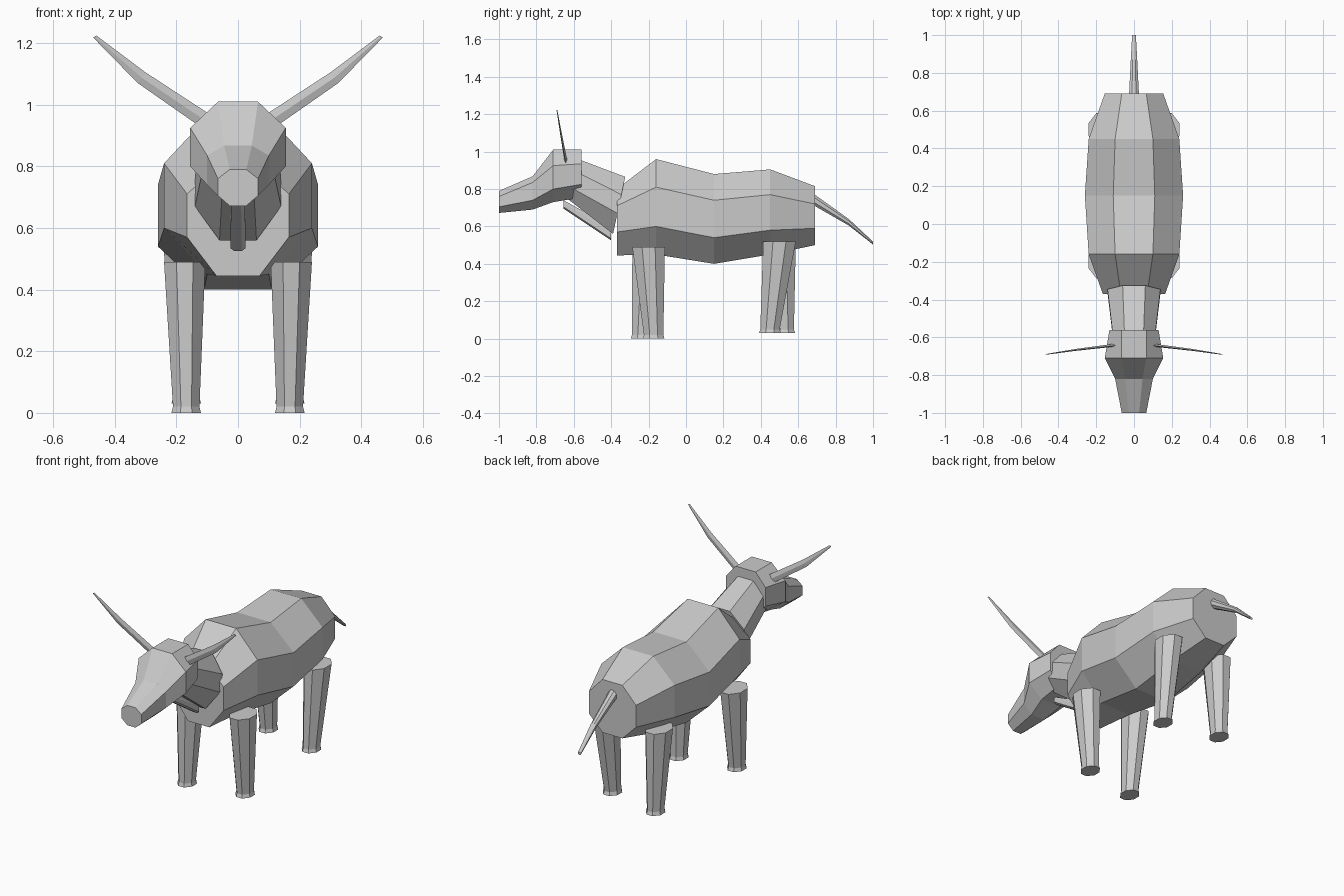
import bpy, bmesh
from mathutils import Vector

if "Cube" in bpy.data.objects:
    bpy.data.objects.remove(bpy.data.objects["Cube"], do_unlink=True)

grey = bpy.data.materials.new("plain_grey")
grey.use_nodes = True
grey.diffuse_color = (0.6, 0.6, 0.6, 1)
grey.node_tree.nodes["Principled BSDF"].inputs["Base Color"].default_value = (0.6, 0.6, 0.6, 1)


def loft(name, rings):
    """Skin a series of equal-sized rings and cap both ends, flat shaded."""
    bm = bmesh.new()
    loops = [[bm.verts.new(p) for p in ring] for ring in rings]
    n = len(loops[0])
    for a, b in zip(loops, loops[1:]):
        for i in range(n):
            j = (i + 1) % n
            bm.faces.new((a[i], a[j], b[j], b[i]))
    bm.faces.new(loops[0])
    bm.faces.new(loops[-1])
    bmesh.ops.recalc_face_normals(bm, faces=bm.faces)
    mesh = bpy.data.meshes.new(name)
    bm.to_mesh(mesh)
    bm.free()
    mesh.materials.append(grey)
    obj = bpy.data.objects.new(name, mesh)
    bpy.context.collection.objects.link(obj)
    return obj


def section(y, half, flat, bottom, low, high, top, lean=0.0):
    """Upright eight-sided cross-section; lean moves the top back in y."""
    right = [(flat, top), (half, high), (half, low), (flat, bottom)]
    outline = right + [(-x, z) for x, z in reversed(right)]
    return [(x, y + lean * (z - bottom) / (top - bottom), z) for x, z in outline]


# Trunk: shoulder, belly and rump
loft("body", [section(*s) for s in (
    (-0.37, 0.165, 0.07, 0.445, 0.57, 0.71, 0.80),
    (-0.16, 0.24, 0.10, 0.45, 0.60, 0.81, 0.96),
    (0.15, 0.26, 0.11, 0.40, 0.54, 0.74, 0.88),
    (0.45, 0.24, 0.10, 0.45, 0.58, 0.77, 0.905),
    (0.69, 0.155, 0.065, 0.50, 0.59, 0.72, 0.815))])

# Neck rising from the chest into the back of the head
loft("neck", [section(*s) for s in (
    (-0.39, 0.14, 0.06, 0.56, 0.67, 0.77, 0.865, 0.065),
    (-0.63, 0.11, 0.05, 0.745, 0.81, 0.90, 0.965, 0.04))])

# Thin flap of skin under the throat
loft("dewlap", [section(*s) for s in (
    (-0.40, 0.025, 0.012, 0.525, 0.535, 0.57, 0.60),
    (-0.655, 0.022, 0.01, 0.695, 0.705, 0.725, 0.74))])

# Head tapering to the muzzle
loft("head", [section(*s) for s in (
    (-0.56, 0.13, 0.065, 0.755, 0.825, 0.935, 1.01),
    (-0.71, 0.155, 0.065, 0.73, 0.80, 0.925, 1.01),
    (-0.82, 0.10, 0.045, 0.69, 0.74, 0.835, 0.868),
    (-1.0, 0.065, 0.027, 0.672, 0.705, 0.76, 0.79))])

# Tail drooping behind the rump
loft("tail", [section(*s) for s in (
    (0.67, 0.027, 0.011, 0.72, 0.738, 0.765, 0.783),
    (0.87, 0.017, 0.007, 0.605, 0.615, 0.63, 0.64),
    (1.0, 0.010, 0.004, 0.503, 0.508, 0.514, 0.519))])


# Blade-like horns: upper edge, lower edge and a small thickness
def horn(name, side):
    rings = []
    for upper, lower, y, t in (((0.07, 0.955), (0.11, 0.92), -0.64, 0.008),
                               ((0.30, 1.105), (0.325, 1.07), -0.667, 0.005),
                               ((0.46, 1.225), (0.47, 1.218), -0.69, 0.002)):
        top = Vector((side * upper[0], y, upper[1]))
        low = Vector((side * lower[0], y, lower[1]))
        mid, depth = (top + low) / 2, Vector((0, t, 0))
        rings.append([top, mid + depth, low, mid - depth])
    loft(name, rings)


# Tapered eight-sided legs, each with a flared hoof
def leg(name, side, top_y, foot_y, base):
    def ring(x, y, z, hx, hy):
        k = 0.4
        quarter = [(1, k), (k, 1), (-k, 1), (-1, k), (-1, -k), (-k, -1), (k, -1), (1, -k)]
        return [(side * x + u * hx, y + v * hy, base + z) for u, v in quarter]
    loft(name, [ring(0.173, top_y, 0.49, 0.067, 0.087),
                ring(0.168, foot_y, 0.02, 0.043, 0.052),
                ring(0.168, foot_y, 0.0, 0.048, 0.058)])


for label, side in (("left", 1), ("right", -1)):
    horn(label + "_horn", side)
    leg(label + "_front_leg", side, -0.20, -0.205 + side * 0.032, 0.0)
    leg(label + "_hind_leg", side, 0.50, 0.487 - side * 0.038, 0.03)
